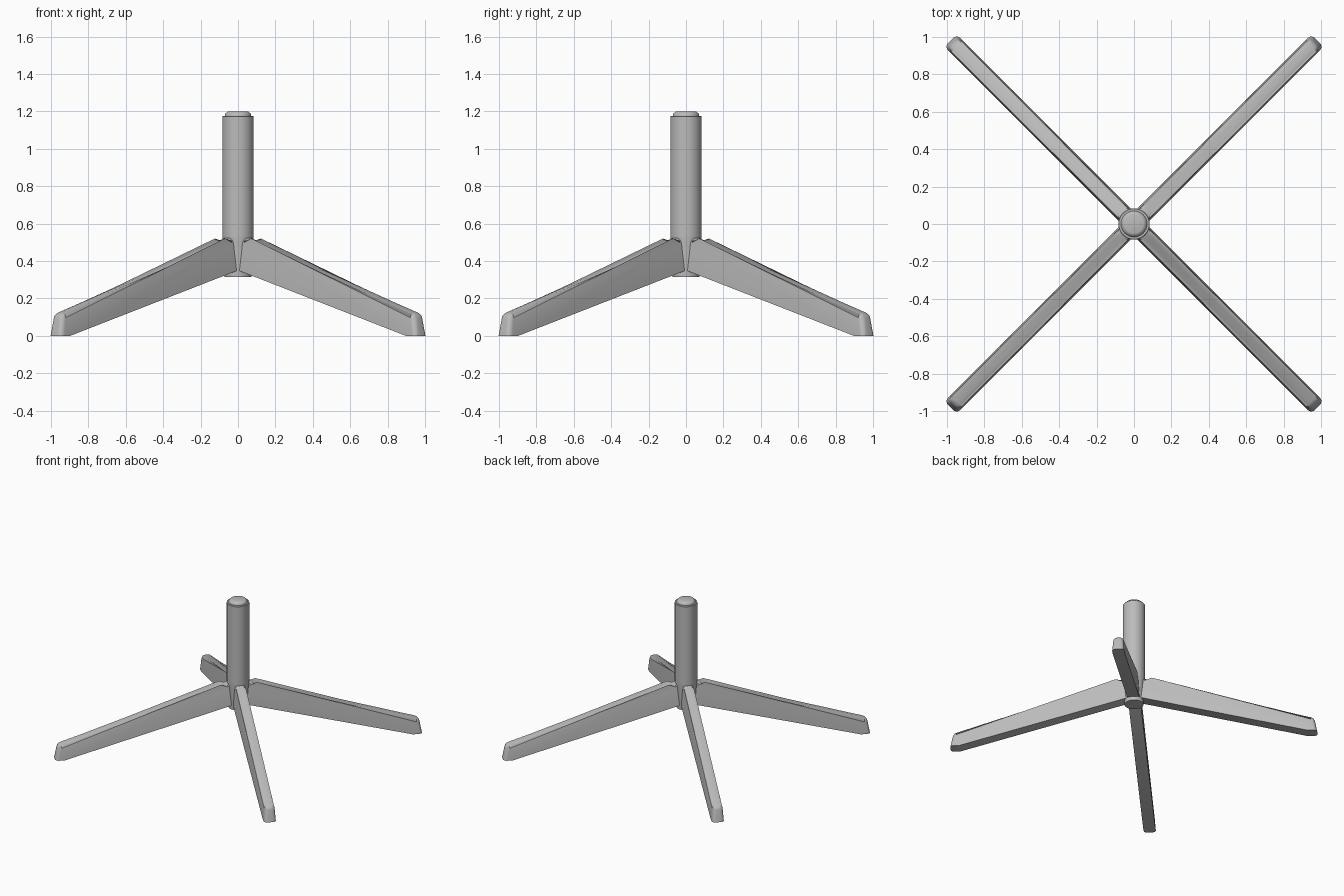
import bpy, bmesh, math
from mathutils import Matrix

cube = bpy.data.objects.get("Cube")
if cube:
    bpy.data.objects.remove(cube)

metal = bpy.data.materials.new("grey metal")
metal.use_nodes = True
GREY = (0.5, 0.5, 0.5, 1)
metal.diffuse_color = GREY
metal.node_tree.nodes["Principled BSDF"].inputs["Base Color"].default_value = GREY


def finish(bm, name):
    """Turn a bmesh into a smooth-shaded grey object."""
    bmesh.ops.recalc_face_normals(bm, faces=bm.faces)
    mesh = bpy.data.meshes.new(name)
    bm.to_mesh(mesh)
    bm.free()
    mesh.materials.append(metal)
    ob = bpy.data.objects.new(name, mesh)
    bpy.context.collection.objects.link(ob)
    bpy.ops.object.select_all(action='DESELECT')
    ob.select_set(True)
    bpy.context.view_layer.objects.active = ob
    bpy.ops.object.shade_smooth_by_angle(angle=math.radians(32))
    return ob


def lathe(name, profile, steps=48):
    """Spin a (radius, height) profile round the z axis."""
    bm = bmesh.new()
    verts = [bm.verts.new((r, 0, z)) for r, z in profile]
    edges = [bm.edges.new(pair) for pair in zip(verts, verts[1:])]
    bmesh.ops.spin(bm, geom=verts + edges, cent=(0, 0, 0), axis=(0, 0, 1),
                   angle=math.tau, steps=steps, use_duplicate=False)
    bmesh.ops.remove_doubles(bm, verts=bm.verts, dist=0.0005)
    return finish(bm, name)


def leg(name, angle):
    """Sloping blade leg: wider below, rounded along the top and tip."""
    below = [(0, 0.363), (1.315, 0), (1.387, 0)]
    above = [(1.365, 0.118), (0.125, 0.497), (0.09, 0.522), (0, 0.54)]
    bm = bmesh.new()
    sides = []
    for s in (-1, 1):
        sides.append([bm.verts.new((r, s * 0.046, z)) for r, z in below] +
                     [bm.verts.new((r, s * 0.037, z)) for r, z in above])
    a, b = sides
    n = len(a)
    bm.faces.new(a)
    bm.faces.new(b)
    for i in range(n):
        j = (i + 1) % n
        bm.faces.new((a[i], a[j], b[j], b[i]))
    # Round the top edges, the tip corners and the tip's upper edge
    tip = len(below)
    soft = [bm.edges.get((side[i], side[i + 1]))
            for side in sides for i in range(tip - 1, n - 1)]
    soft.append(bm.edges.get((a[tip], b[tip])))
    bmesh.ops.bevel(bm, geom=soft, offset=0.026, segments=5, profile=0.5,
                    affect='EDGES', clamp_overlap=True)
    bm.transform(Matrix.Rotation(angle, 4, 'Z'))
    return finish(bm, name)


# Hub tapering down to a flat underside
lathe("hub", [(0, 0.315), (0.071, 0.315), (0.084, 0.53), (0, 0.53)])

# Upright tube with a softened rim
lathe("column", [(0, 0.53), (0.084, 0.53), (0.084, 1.172),
                 (0.081, 1.176), (0, 1.176)])

# Stepped plug on the column
lathe("top_cap", [(0, 1.17), (0.07, 1.17), (0.07, 1.182), (0.066, 1.19),
                  (0.056, 1.198), (0.05, 1.2), (0, 1.2)])

# Four legs on the diagonals
names = ["back_left_leg", "back_right_leg", "front_right_leg", "front_left_leg"]
for k, name in enumerate(names):
    leg(name, math.radians(45 + 90 * k))
